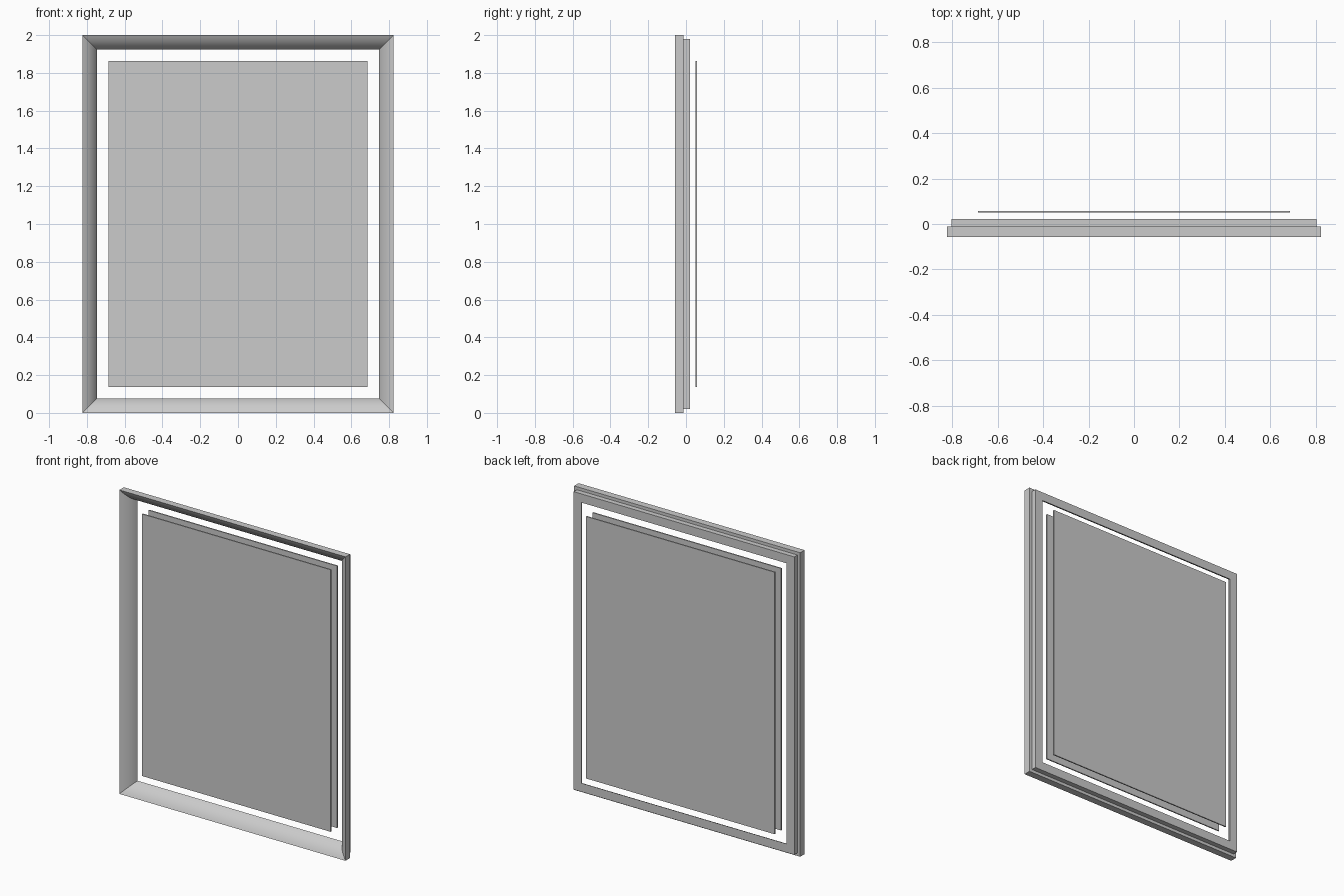
import bpy, bmesh

if "Cube" in bpy.data.objects:
    bpy.data.objects.remove(bpy.data.objects["Cube"])

HALF_W, HEIGHT = 0.823, 2.0
FRONT, STEP, BACK = -0.058, -0.012, 0.021


def finish(name, bm):
    bmesh.ops.recalc_face_normals(bm, faces=bm.faces)
    mesh = bpy.data.meshes.new(name)
    bm.to_mesh(mesh)
    bm.free()
    obj = bpy.data.objects.new(name, mesh)
    bpy.context.collection.objects.link(obj)
    return obj


def mitred_frame(name, profile):
    """Sweep an (inset, depth) profile round the rectangle with mitred corners."""
    bm = bmesh.new()
    rings = []
    for sx, sz in ((-1, -1), (1, -1), (1, 1), (-1, 1)):
        rings.append([bm.verts.new((sx * (HALF_W - d), y,
                                    HEIGHT / 2 + sz * (HEIGHT / 2 - d)))
                      for d, y in profile])
    n = len(profile)
    for i in range(4):
        a, b = rings[i], rings[(i + 1) % 4]
        for j in range(n):
            k = (j + 1) % n
            bm.faces.new((a[j], b[j], b[k], a[k]))
    obj = finish(name, bm)
    bpy.ops.object.select_all(action='DESELECT')
    obj.select_set(True)
    bpy.context.view_layer.objects.active = obj
    bpy.ops.object.shade_smooth_by_angle()


def panel(name, y0, y1):
    bm = bmesh.new()
    bmesh.ops.create_cube(bm, size=1)
    for v in bm.verts:
        v.co = (v.co.x * 1.372, (y0 + y1) / 2 + v.co.y * (y1 - y0),
                1.0 + v.co.z * 1.724)
    finish(name, bm)


# Frame moulding: gently rounded slope from outer front edge to inner back edge
p0, p1, p2 = (0.0, FRONT), (0.056, FRONT + 0.026), (0.077, BACK)
slope = []
for i in range(11):
    t = i / 10
    slope.append(tuple((1 - t) ** 2 * a + 2 * t * (1 - t) * b + t * t * c
                       for a, b, c in zip(p0, p1, p2)))
# Stepped back rebate
mitred_frame("frame", slope + [(0.02, BACK), (0.02, STEP), (0.0, STEP)])

# Picture pane and backing board
panel("front_pane", -0.016, -0.008)
panel("backing_board", 0.050, 0.058)
